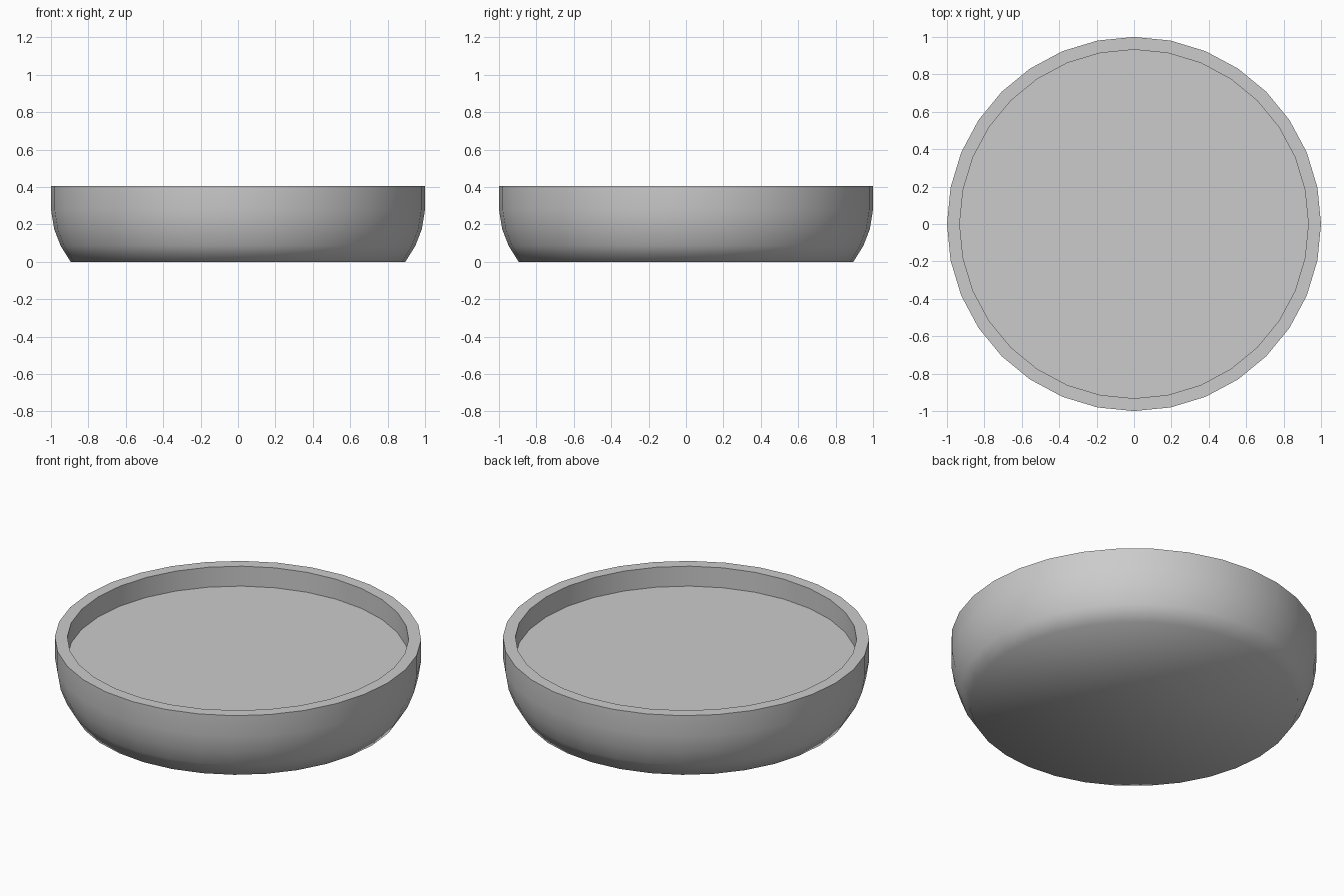
import bpy, bmesh, math

if "Cube" in bpy.data.objects:
    bpy.data.objects.remove(bpy.data.objects["Cube"])

SIDES = 32
# (radius, height) from the underside, up the curved wall, over the rim, down to the floor
PROFILE = [(0.895, 0.0), (0.948, 0.085), (0.983, 0.175), (1.0, 0.28),
           (1.0, 0.405), (0.932, 0.405), (0.932, 0.285)]

# Shallow dish: rings of the profile joined by quads, capped below and inside
bm = bmesh.new()
rings = []
for r, z in PROFILE:
    rings.append([bm.verts.new((r * math.cos(math.tau * i / SIDES),
                                r * math.sin(math.tau * i / SIDES), z))
                  for i in range(SIDES)])
for a, b in zip(rings, rings[1:]):
    for i in range(SIDES):
        j = (i + 1) % SIDES
        bm.faces.new((a[i], a[j], b[j], b[i]))
bm.faces.new(rings[0][::-1])
bm.faces.new(rings[-1])
bmesh.ops.recalc_face_normals(bm, faces=bm.faces[:])

mesh = bpy.data.meshes.new("shallow_dish")
bm.to_mesh(mesh)
bm.free()
dish = bpy.data.objects.new("shallow_dish", mesh)
bpy.context.collection.objects.link(dish)

# Soft outer curve, crisp rim and floor edges
bpy.context.view_layer.objects.active = dish
dish.select_set(True)
bpy.ops.object.shade_smooth_by_angle(angle=math.radians(65))
